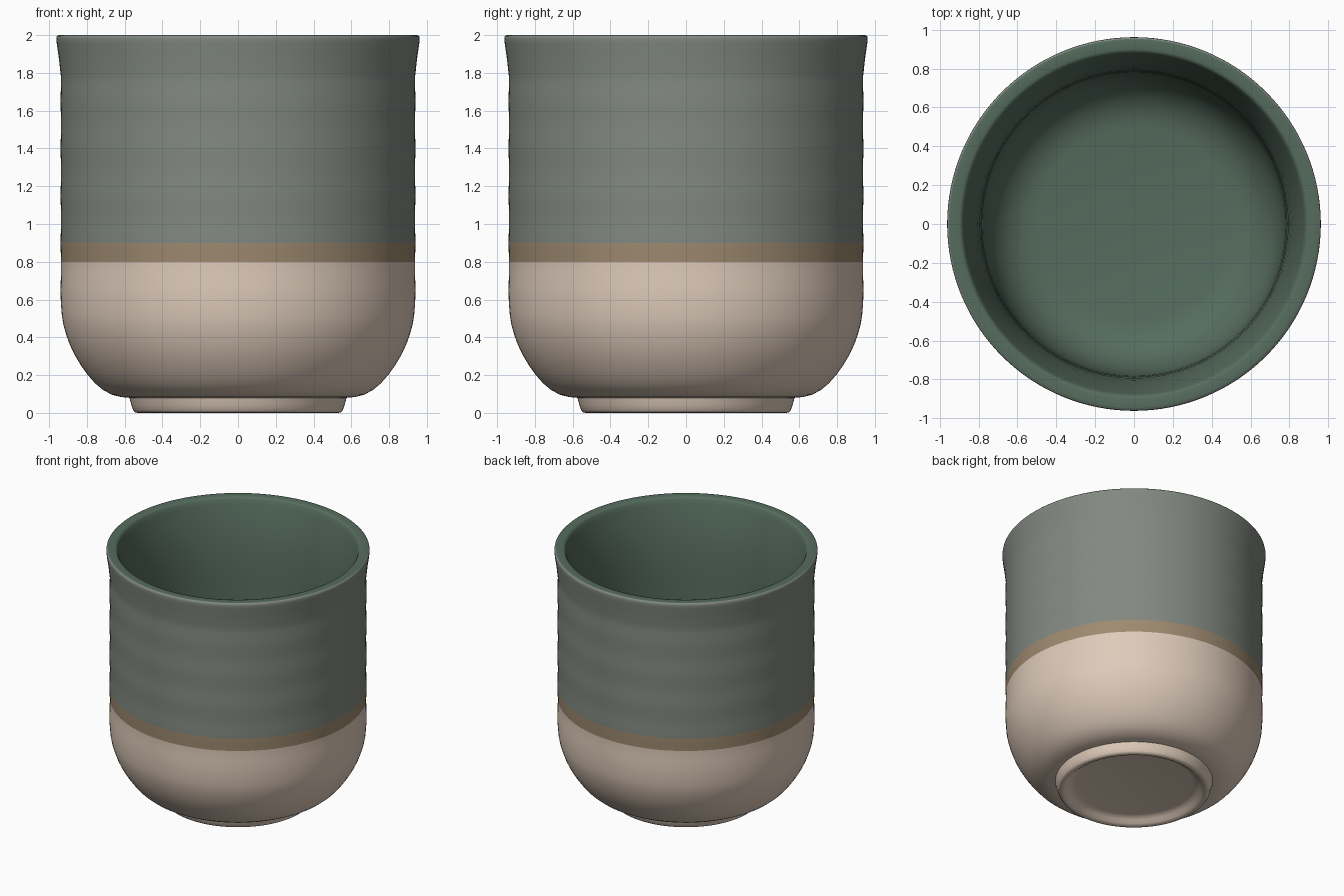
import bpy, bmesh, math

if "Cube" in bpy.data.objects:
    bpy.data.objects.remove(bpy.data.objects["Cube"])

SEG = 128


def material(name, rgb):
    lin = [((c / 255 + 0.055) / 1.055) ** 2.4 for c in rgb]
    m = bpy.data.materials.new(name)
    m.diffuse_color = (*lin, 1)
    m.use_nodes = True
    m.node_tree.nodes["Principled BSDF"].inputs["Base Color"].default_value = m.diffuse_color
    return m


CLAY, BAND, GREY, GREEN = range(4)
mats = [material("bare clay", (222, 203, 186)),
        material("tan glaze line", (158, 138, 112)),
        material("grey green glaze", (130, 137, 129)),
        material("dark green glaze", (86, 108, 94))]


def ripple(z):
    # faint throwing rings on the wall
    return 0.938 + 0.0013 * math.cos(2 * math.pi * (z - 0.65) / 0.25)


# foot: recess centre, ring, then up to the body
foot = [(0, 0.05), (0.43, 0.05), (0.455, 0.045), (0.48, 0.03), (0.50, 0.01),
        (0.515, 0.002), (0.53, 0), (0.545, 0.003), (0.555, 0.015),
        (0.565, 0.045), (0.575, 0.08)]

# rounded belly
belly = [(0.62, 0.084), (0.67, 0.097), (0.715, 0.122), (0.757, 0.157),
         (0.797, 0.203), (0.832, 0.252), (0.864, 0.305), (0.89, 0.36),
         (0.91, 0.415), (0.924, 0.465), (0.932, 0.51), (0.936, 0.56)]

# wall with rings, then flared lip
wall = [(ripple(z), z) for z in [0.6 + 0.025 * i for i in range(48)]]
lip = [(0.941, 1.81), (0.945, 1.85), (0.950, 1.89), (0.956, 1.93),
       (0.960, 1.96), (0.962, 1.98), (0.960, 1.992), (0.953, 1.999),
       (0.945, 2.0), (0.90, 2.0), (0.888, 1.996), (0.88, 1.985)]

# inside wall and floor
inside = [(0.87, 1.95), (0.85, 1.88), (0.826, 1.78), (0.807, 1.67),
          (0.794, 1.55), (0.787, 1.4), (0.782, 1.1), (0.778, 0.8),
          (0.775, 0.6), (0.768, 0.51), (0.75, 0.43), (0.72, 0.36),
          (0.68, 0.305), (0.63, 0.262), (0.57, 0.234), (0.50, 0.22),
          (0, 0.215)]

profile = foot + belly + wall + lip + inside
inner_start = len(foot + belly + wall) + 7

bm = bmesh.new()
rings = []
for r, z in profile:
    if r == 0:
        rings.append([bm.verts.new((0, 0, z))] * SEG)
    else:
        rings.append([bm.verts.new((r * math.cos(2 * math.pi * i / SEG),
                                    r * math.sin(2 * math.pi * i / SEG), z))
                      for i in range(SEG)])

for k in range(len(rings) - 1):
    a, b = rings[k], rings[k + 1]
    zm = (profile[k][1] + profile[k + 1][1]) / 2
    # colour by height outside, green for rim and inside
    if k >= inner_start:
        mat = GREEN
    else:
        mat = CLAY if zm < 0.8 else BAND if zm < 0.9 else GREY
    for i in range(SEG):
        j = (i + 1) % SEG
        loop = list(dict.fromkeys([a[i], a[j], b[j], b[i]]))
        bm.faces.new(loop).material_index = mat

bmesh.ops.recalc_face_normals(bm, faces=bm.faces)
mesh = bpy.data.meshes.new("cup")
bm.to_mesh(mesh)
bm.free()
for m in mats:
    mesh.materials.append(m)
cup = bpy.data.objects.new("cup", mesh)
bpy.context.collection.objects.link(cup)
bpy.context.view_layer.objects.active = cup
cup.select_set(True)
bpy.ops.object.shade_smooth_by_angle(angle=math.radians(40))
